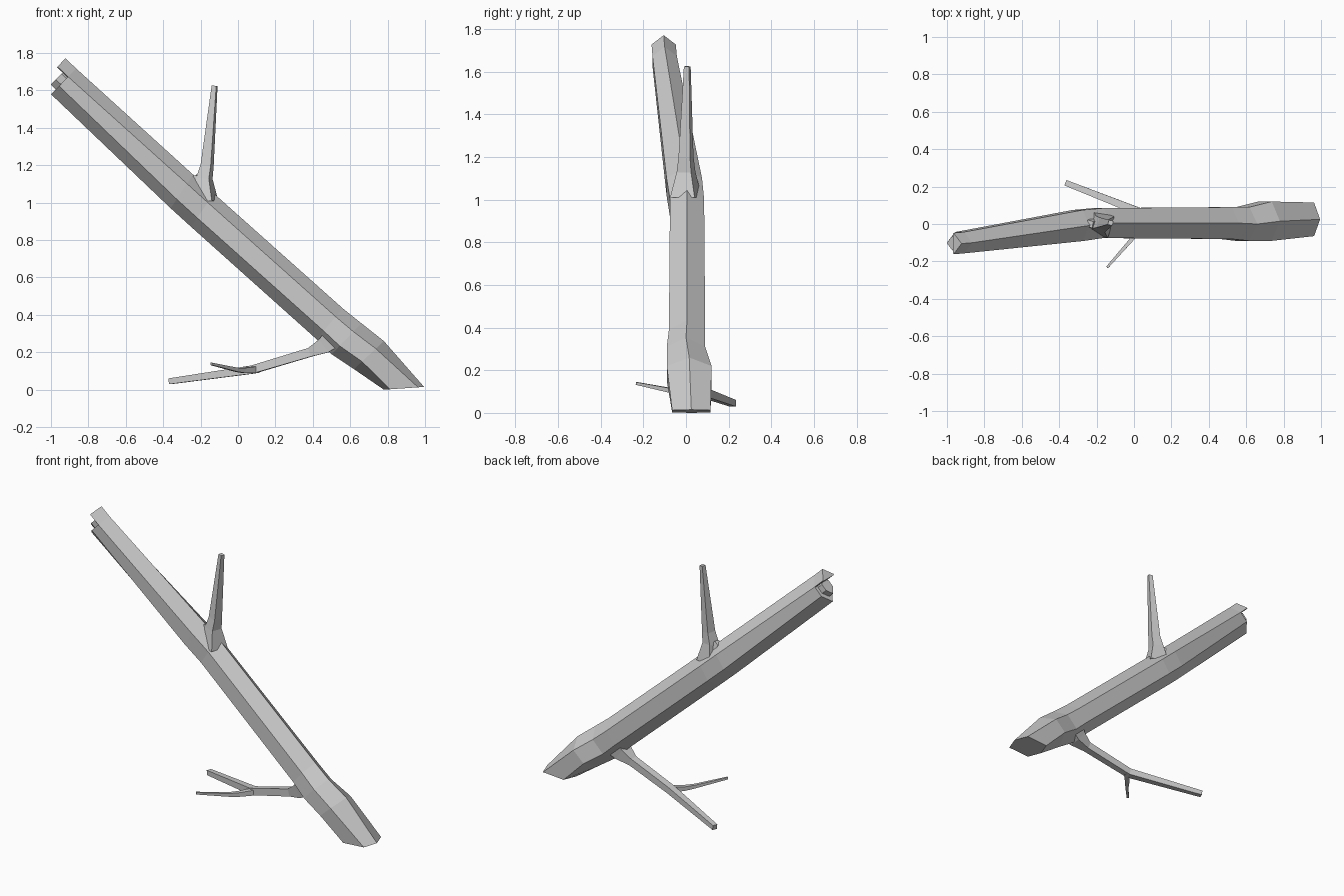
import bpy, bmesh, math
from mathutils import Vector

if "Cube" in bpy.data.objects:
    bpy.data.objects.remove(bpy.data.objects["Cube"])


def finish(name, bm):
    bmesh.ops.recalc_face_normals(bm, faces=bm.faces)
    me = bpy.data.meshes.new(name)
    bm.to_mesh(me)
    bm.free()
    ob = bpy.data.objects.new(name, me)
    bpy.context.collection.objects.link(ob)
    return ob


def loft(name, rings):
    """Skin a list of equal-length point rings and cap both ends."""
    bm = bmesh.new()
    vs = [[bm.verts.new(p) for p in r] for r in rings]
    n = len(vs[0])
    for a, b in zip(vs, vs[1:]):
        for i in range(n):
            j = (i + 1) % n
            bm.faces.new((a[i], a[j], b[j], b[i]))
    bm.faces.new(vs[0])
    bm.faces.new(vs[-1])
    return finish(name, bm)


def hex_ring(tx, tz, bx, bz, yc, w, f=0.27):
    """Six-sided section: ridge on top and below, two corners per side."""
    top, bot = Vector((tx, yc, tz)), Vector((bx, yc, bz))
    side = Vector((0, w, 0))
    up, lo = top.lerp(bot, f), top.lerp(bot, 1 - f)
    return [top, up + side, lo + side, bot, lo - side, up - side]


def branch(name, path, sides=4):
    """Tapering flat-sided limb; path holds (x, y, z, radius)."""
    pts = [Vector(p[:3]) for p in path]
    rings = []
    for i, p in enumerate(pts):
        t = (pts[min(i + 1, len(pts) - 1)] - pts[max(i - 1, 0)]).normalized()
        u = t.cross(Vector((0.3, 1, 0)) if abs(t.z) > 0.8 else Vector((0, 0, 1))).normalized()
        v = t.cross(u)
        rings.append([p + path[i][3] * (u * math.cos(a) + v * math.sin(a))
                      for a in (math.tau * (k + 0.5) / sides for k in range(sides))])
    return loft(name, rings)


# Leaning trunk, flat foot to broken top
end = hex_ring(-0.865, 1.717, -1.0, 1.58, -0.10, 0.057, 0.32)
loft("trunk", [
    hex_ring(0.995, 0.015, 0.78, 0.0, 0.025, 0.09, 0.15),
    hex_ring(0.78, 0.26, 0.62, 0.11, 0.015, 0.105),
    hex_ring(0.66, 0.355, 0.50, 0.19, 0.0, 0.09),
    hex_ring(0.56, 0.435, 0.42, 0.27, 0.005, 0.085),
    hex_ring(-0.13, 1.05, -0.25, 0.87, 0.005, 0.08),
    hex_ring(-0.24, 1.15, -0.36, 0.97, -0.008, 0.083),
    end,
])

# Broken top: inner core and overhanging splinter
axis = Vector((-0.72, -0.06, 0.69)).normalized()
mid = sum(end, Vector()) / 6
core = [mid.lerp(p, 0.62) for p in end]
loft("broken_core", [[p - axis * 0.02 for p in core], [p + axis * 0.037 for p in core]])
lip = [end[1], end[0], end[5]]
under = [p.lerp(mid, 0.12) for p in (end[5], end[1])]
lip += under
loft("broken_splinter", [[p - axis * 0.001 for p in lip], [p + axis * 0.079 for p in lip]])

# Upright branch with flared root
branch("upper_branch", [(-0.18, 0, 1.01, 0.085), (-0.18, 0, 1.13, 0.05),
                        (-0.165, 0, 1.2, 0.04), (-0.125, 0.006, 1.625, 0.018)])
branch("branch_stub", [(-0.19, 0, 1.05, 0.05), (-0.236, 0, 1.143, 0.025)])

# Low branch that forks near the ground
branch("lower_branch", [(0.53, 0, 0.30, 0.09), (0.46, 0, 0.235, 0.06), (0.385, 0.005, 0.2, 0.034),
                        (0.08, 0.045, 0.108, 0.031), (-0.365, 0.22, 0.045, 0.022)])
branch("lower_twig", [(0.10, 0.05, 0.108, 0.026), (0.03, -0.03, 0.103, 0.019),
                      (-0.01, -0.08, 0.107, 0.015), (-0.143, -0.231, 0.138, 0.009)])
